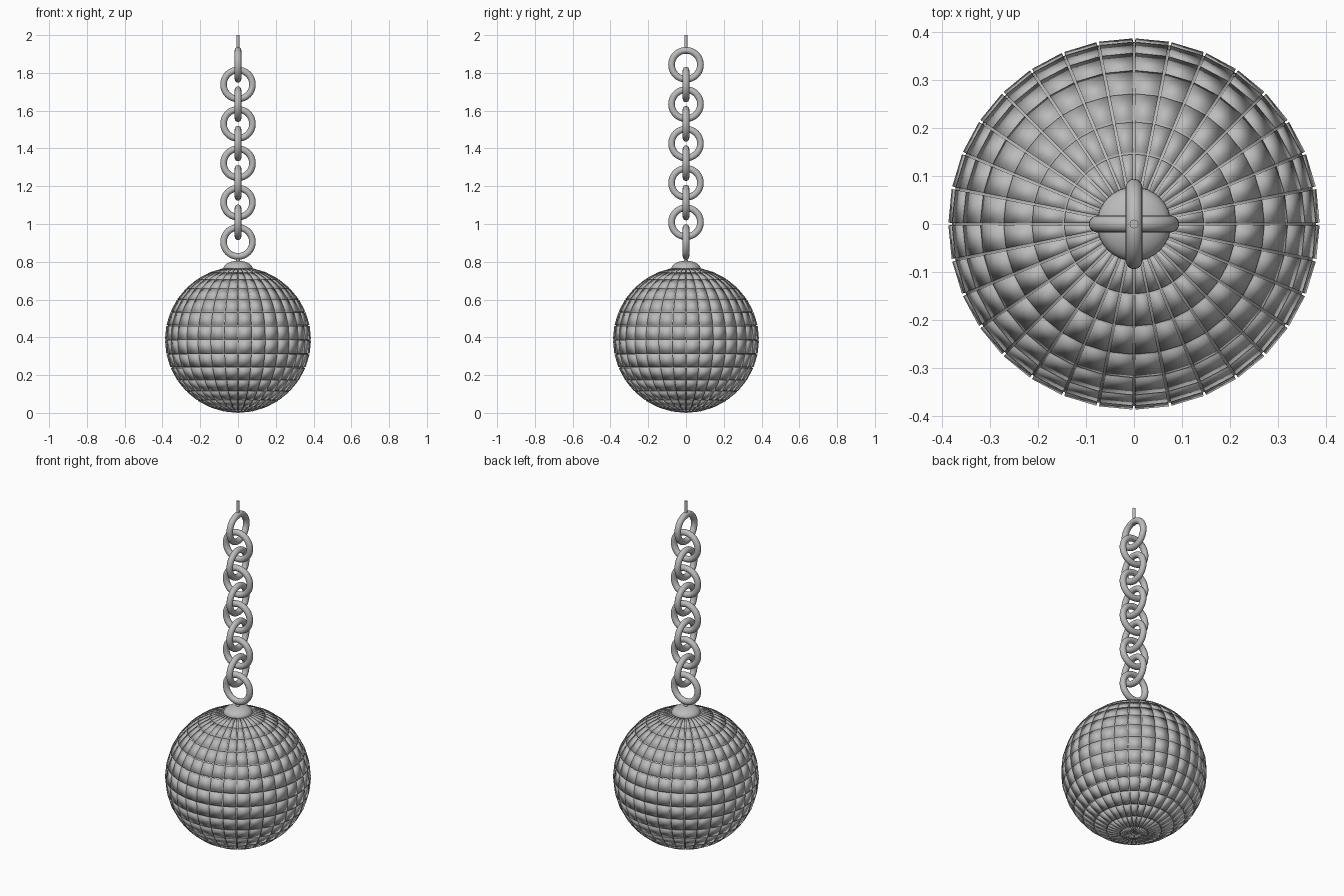
import bpy
import bmesh
from math import pi
from mathutils import Matrix, Vector

if "Cube" in bpy.data.objects:
    bpy.data.objects.remove(bpy.data.objects["Cube"], do_unlink=True)

# One metal colour for everything
GREY = (0.5, 0.5, 0.5, 1)
metal = bpy.data.materials.new("grey metal")
metal.use_nodes = True
metal.diffuse_color = GREY
metal.node_tree.nodes["Principled BSDF"].inputs["Base Color"].default_value = GREY

BALL_Z = 0.387
BALL_R = 0.379
TILE = 0.008


def finish(obj, name):
    obj.name = name
    obj.data.materials.append(metal)
    for p in obj.data.polygons:
        p.use_smooth = True
    return obj


def from_bmesh(bm, name):
    mesh = bpy.data.meshes.new(name)
    bm.to_mesh(mesh)
    bm.free()
    obj = bpy.data.objects.new(name, mesh)
    bpy.context.collection.objects.link(obj)
    return finish(obj, name)


# Ball: every face inset and raised into a separate mirror tile
bm = bmesh.new()
bmesh.ops.create_uvsphere(bm, u_segments=32, v_segments=16, radius=BALL_R)
tiles = bm.faces[:]
bmesh.ops.inset_individual(bm, faces=tiles, thickness=0.003)
raised = bmesh.ops.extrude_discrete_faces(bm, faces=tiles)["faces"]
for f in raised:
    bmesh.ops.translate(bm, verts=f.verts[:], vec=f.normal * TILE)
bmesh.ops.translate(bm, verts=bm.verts[:], vec=Vector((0, 0, BALL_Z)))
from_bmesh(bm, "mirror_ball")

# Shallow dome where the chain meets the ball
bm = bmesh.new()
bmesh.ops.create_uvsphere(bm, u_segments=32, v_segments=16, radius=1,
                          matrix=Matrix.Translation((0, 0, 0.765)) @ Matrix.Diagonal((0.077, 0.077, 0.04, 1)))
from_bmesh(bm, "top_cap")

# Small eyelet stem under the lowest link
bm = bmesh.new()
bmesh.ops.create_uvsphere(bm, u_segments=16, v_segments=8, radius=0.012,
                          matrix=Matrix.Translation((0, 0, 0.806)))
from_bmesh(bm, "cap_stud")

# Chain: round links turned a quarter each time
for i in range(10):
    bpy.ops.mesh.primitive_torus_add(
        major_radius=0.0765, minor_radius=0.0175, major_segments=48, minor_segments=16,
        location=(0, 0, 0.905 + i * 0.1042),
        rotation=(pi / 2, 0, (i % 2) * pi / 2))
    finish(bpy.context.object, f"chain_link_{i + 1}")

# Hanging pin above the top link
bpy.ops.mesh.primitive_cylinder_add(vertices=16, radius=0.009, depth=0.1, location=(0, 0, 1.95))
finish(bpy.context.object, "hanging_pin")
bpy.ops.object.shade_smooth_by_angle()
